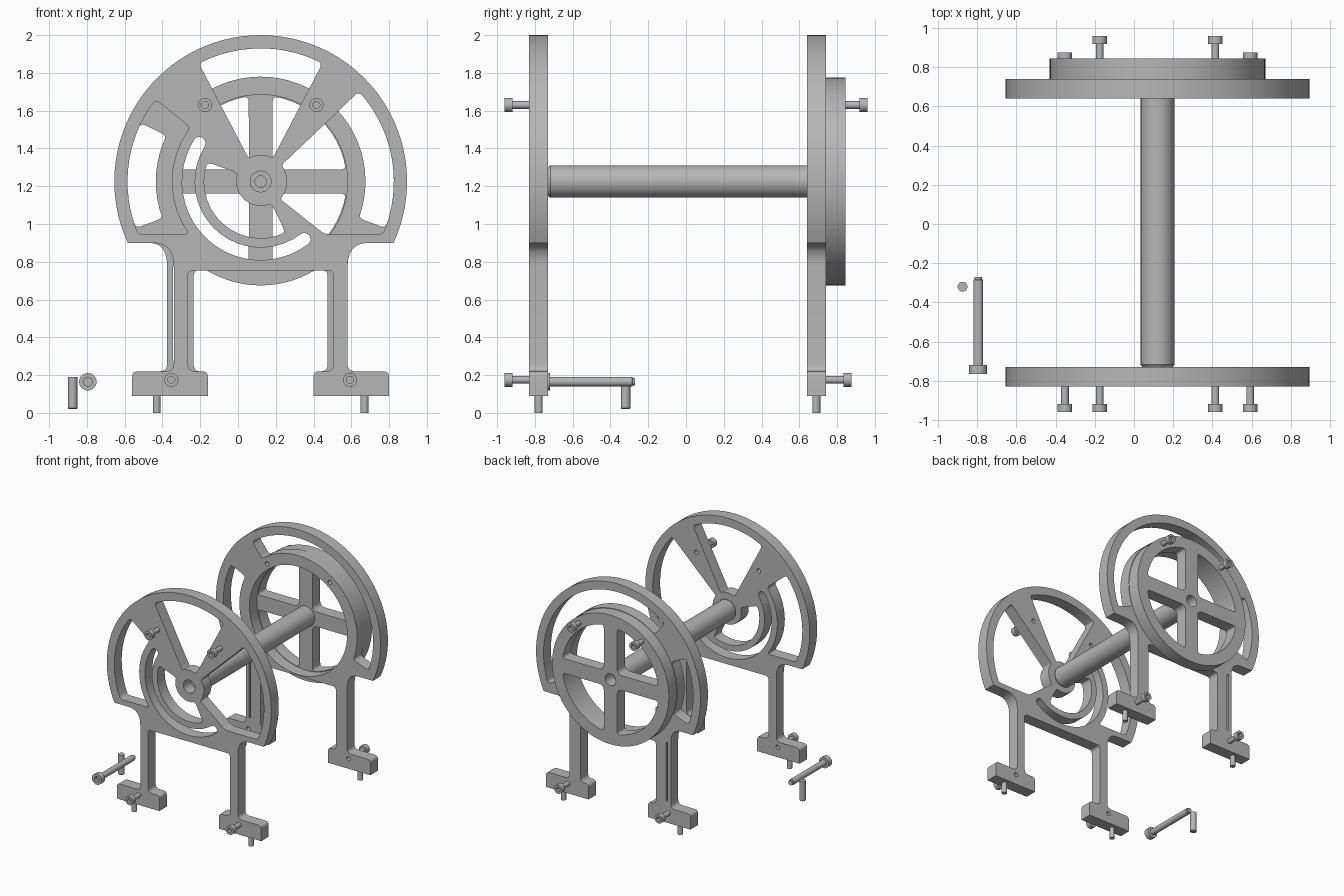
import bpy
import bmesh
from math import cos, sin, radians, pi
from mathutils import Vector

cube = bpy.data.objects.get("Cube")
if cube:
    bpy.data.objects.remove(cube, do_unlink=True)

grey = bpy.data.materials.new("plain_grey")
grey.use_nodes = True
grey.diffuse_color = (0.47, 0.47, 0.47, 1)
grey.node_tree.nodes["Principled BSDF"].inputs["Base Color"].default_value = (0.47, 0.47, 0.47, 1)

CX, CZ = 0.12, 1.225   # axle centre


def finish(name, mesh, loc):
    mesh.materials.clear()
    mesh.materials.append(grey)
    obj = bpy.data.objects.new(name, mesh)
    obj.location = loc
    bpy.context.collection.objects.link(obj)
    bpy.ops.object.select_all(action='DESELECT')
    obj.select_set(True)
    bpy.context.view_layer.objects.active = obj
    bpy.ops.object.shade_smooth_by_angle(angle=radians(30))
    return obj


def arc(r, a0, a1, fillet=0.0):
    """Points on an arc round the axle; the end points carry a fillet size."""
    n = max(8, int(abs(radians(a1 - a0)) * r / 0.05))
    pts = []
    for i in range(n + 1):
        a = radians(a0 + (a1 - a0) * i / n)
        pts.append((r * cos(a), r * sin(a), fillet if i in (0, n) else 0))
    return pts


def circle(u, v, r, n=32):
    return [(u + r * cos(2 * pi * i / n), v + r * sin(2 * pi * i / n), 0) for i in range(n)]


def sector(r0, r1, a0, a1, fillet=0.03):
    return arc(r1, a0, a1, fillet) + arc(r0, a1, a0, fillet)


def round_slot(r, half, a0, a1):
    """Arc slot with full round ends."""
    pts = arc(r + half, a0, a1)
    for end, start in ((a1, a1), (a0, a0 + 180)):
        c = Vector((r * cos(radians(end)), r * sin(radians(end))))
        for k in range(1, 8):
            a = radians(start + 180 * k / 8)
            pts.append((c.x + half * cos(a), c.y + half * sin(a), 0))
        if end == a1:
            pts += arc(r - half, a1, a0)
    return pts


def rounded(pts):
    out = []
    for i, (u, v, r) in enumerate(pts):
        p = Vector((u, v))
        a = Vector(pts[i - 1][:2]) - p
        b = Vector(pts[(i + 1) % len(pts)][:2]) - p
        if r == 0:
            out.append(p)
            continue
        pa = p + a.normalized() * min(r, a.length * 0.45)
        pb = p + b.normalized() * min(r, b.length * 0.45)
        for k in range(7):
            t = k / 6
            out.append(pa * (1 - t) ** 2 + p * 2 * t * (1 - t) + pb * t * t)
    return out


def plate(name, loops, y, half):
    """Flat plate facing -y: the first loop is the outline, the rest are holes."""
    cu = bpy.data.curves.new(name, 'CURVE')
    cu.dimensions = '2D'
    cu.fill_mode = 'BOTH'
    cu.extrude = half
    for loop in loops:
        pts = rounded(loop)
        sp = cu.splines.new('POLY')
        sp.points.add(len(pts) - 1)
        for q, p in zip(sp.points, pts):
            q.co = (p.x, p.y, 0, 1)
        sp.use_cyclic_u = True
    tmp = bpy.data.objects.new(name + "_curve", cu)
    bpy.context.collection.objects.link(tmp)
    dg = bpy.context.evaluated_depsgraph_get()
    mesh = bpy.data.meshes.new_from_object(tmp.evaluated_get(dg))
    bpy.data.objects.remove(tmp, do_unlink=True)
    bm = bmesh.new()
    bm.from_mesh(mesh)
    bmesh.ops.remove_doubles(bm, verts=bm.verts, dist=1e-5)
    for vert in bm.verts:
        vert.co = (vert.co.x, -vert.co.z, vert.co.y)
    bmesh.ops.recalc_face_normals(bm, faces=bm.faces)
    bm.to_mesh(mesh)
    bm.free()
    return finish(name, mesh, (CX, y, CZ))


def lathe(name, profile, loc, axis):
    """Turned part: profile of (radius, distance along axis)."""
    bm = bmesh.new()
    vs = [bm.verts.new((r, 0, t)) for r, t in profile]
    es = [bm.edges.new(pair) for pair in zip(vs, vs[1:])]
    bmesh.ops.spin(bm, geom=vs + es, axis=(0, 0, 1), cent=(0, 0, 0),
                   angle=2 * pi, steps=32, use_merge=True)
    bmesh.ops.remove_doubles(bm, verts=bm.verts, dist=1e-5)
    turn = Vector((0, 0, 1)).rotation_difference(Vector(axis)).to_matrix()
    bmesh.ops.rotate(bm, verts=bm.verts, cent=(0, 0, 0), matrix=turn)
    bmesh.ops.recalc_face_normals(bm, faces=bm.faces)
    mesh = bpy.data.meshes.new(name)
    bm.to_mesh(mesh)
    bm.free()
    return finish(name, mesh, loc)


def leg(outer, inner):
    """One side of the frame outline from the rim down round the foot."""
    return [(outer, -0.325, 0.125), (outer, -1.005, 0.04), (0.68, -1.005, 0.03),
            (0.68, -1.135, 0), (0.28, -1.135, 0), (0.28, -1.005, 0.03),
            (inner, -1.005, 0.04), (inner, -0.47, 0.03)]


def outline(right, left):
    return arc(0.775, 204.75, -24.75) + right + [(-u, v, r) for u, v, r in reversed(left)]


rim_bolts = [(-0.295, 0.405), (0.295, 0.405)]
foot_bolts = [(-0.473, -1.05), (0.473, -1.05)]
rim_holes = [circle(u, v, 0.018, 16) for u, v in rim_bolts]
foot_holes = [circle(u, v, 0.018, 16) for u, v in foot_bolts]

# Front frame with spokes, windows and an arc slot
slim = leg(0.46, 0.385)
front_windows = [
    sector(0.14, 0.705, 62.4, 117.6),
    arc(0.705, -23.4, 42.5, 0.03) + arc(0.14, 38, -42, 0.02) + [(0.34, -0.28, 0.03)],
    arc(0.705, 142, 203.4, 0.03) + arc(0.47, 216.6, 142.5, 0.03),
    sector(0.13, 0.30, 160, 296),
    round_slot(0.383, 0.033, 148, 307),
    circle(0, 0, 0.055),
]
plate("front_frame", [outline(slim, slim)] + front_windows + rim_holes + foot_holes, -0.78, 0.05)

# Back frame with a large opening, rim slots and a grooved leg
back_windows = [
    circle(0, 0, 0.46, 72),
    sector(0.555, 0.705, -20.5, 128),
    sector(0.555, 0.705, 154, 200.5),
    [(-0.465, -0.95, 0), (-0.45, -0.95, 0), (-0.45, -0.45, 0), (-0.465, -0.45, 0)],
]
plate("back_frame", [outline(leg(0.46, 0.355), leg(0.495, 0.355))] + back_windows
      + rim_holes + foot_holes, 0.69, 0.05)

# Four-spoke wheel
quarter = arc(0.455, 8, 82, 0.03) + [(0.0625, 0.0625, 0.05)]
quarters = []
for k in range(4):
    c, s = cos(k * pi / 2), sin(k * pi / 2)
    quarters.append([(u * c - v * s, u * s + v * c, r) for u, v, r in quarter])
plate("wheel", [circle(0, 0, 0.55, 96)] + quarters + [circle(0, 0, 0.05)] + rim_holes,
      0.7925, 0.0525)

# Axle with a bored front end
lathe("axle", [(0, 0.2), (0.03, 0.2), (0.03, 0), (0.077, 0), (0.086, 0.012),
               (0.086, 1.472), (0, 1.472)], (CX, -0.73, CZ), (0, 1, 0))


def bolt(name, x, y, z, direction, length, head=0.037, shaft=0.02, tall=0.042):
    """Socket-head bolt; y is the outer face of the head."""
    profile = [(0, tall * 0.6), (head * 0.5, tall * 0.6), (head * 0.5, 0), (head, 0), (head, tall),
               (shaft, tall), (shaft, length - 0.015), (shaft * 0.8, length - 0.012),
               (shaft * 0.8, length), (0, length)]
    lathe(name, profile, (x, y, z), (0, direction, 0))


# Bolts and locating pins
pin = [(0, 0), (0.021, 0), (0.021, 0.1), (0, 0.1)]
for i, side in enumerate(("right", "left")):
    u, v = rim_bolts[i]
    bolt(f"front_rim_bolt_{side}", CX + u, -0.96, CZ + v, 1, 0.145)
    bolt(f"back_rim_bolt_{side}", CX + u, 0.96, CZ + v, -1, 0.13)
    u, v = foot_bolts[i]
    bolt(f"front_foot_bolt_{side}", CX + u, -0.96, CZ + v, 1, 0.145)
    bolt(f"back_foot_bolt_{side}", CX + u, 0.875, CZ + v, -1, 0.15)
    for end, y in (("front", -0.78), ("back", 0.69)):
        lathe(f"{end}_foot_pin_{side}", pin, (CX + (-0.55, 0.55)[i], y, 0), (0, 0, 1))

# Loose bolt and pin beside the stand
bolt("loose_bolt", -0.795, -0.765, 0.165, 1, 0.495, 0.046, 0.025, 0.045)
lathe("loose_pin", [(0, 0), (0.02, 0), (0.025, 0.005), (0.025, 0.17), (0, 0.17)],
      (-0.875, -0.32, 0.02), (0, 0, 1))
